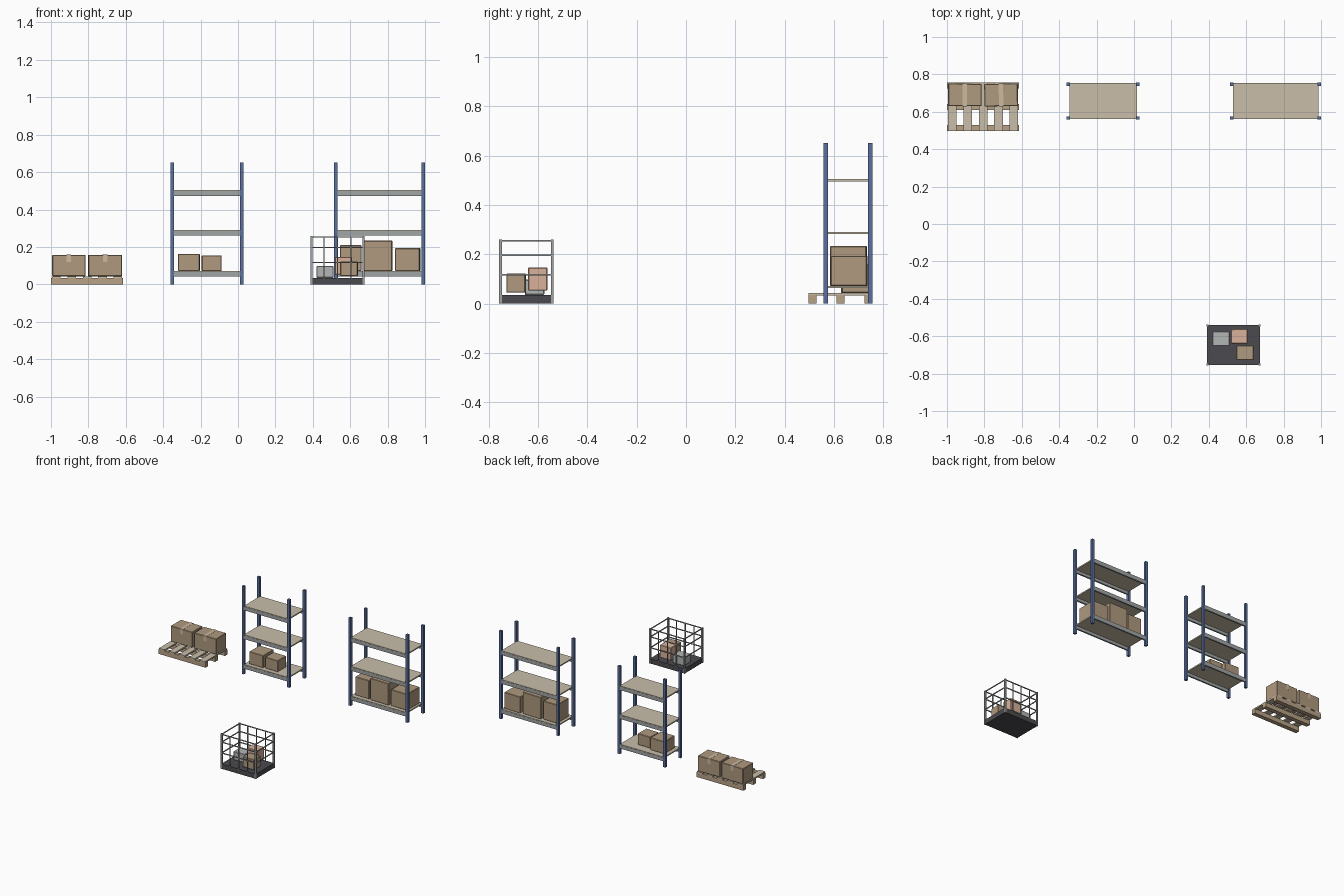
import bpy, math, random

if "Cube" in bpy.data.objects:
    bpy.data.objects.remove(bpy.data.objects["Cube"])

random.seed(4)


def material(name, r, g, b):
    m = bpy.data.materials.new(name)
    m.diffuse_color = (r, g, b, 1)
    m.use_nodes = True
    m.node_tree.nodes["Principled BSDF"].inputs["Base Color"].default_value = m.diffuse_color
    return m


BLUE = material("blue_steel", 0.10, 0.16, 0.34)
STEEL = material("grey_steel", 0.36, 0.38, 0.38)
DECK = material("deck_board", 0.58, 0.51, 0.40)
WOOD = material("pallet_wood", 0.48, 0.36, 0.24)
CARD = material("cardboard", 0.43, 0.32, 0.21)
TAPE = material("tape", 0.60, 0.49, 0.35)
DARK = material("dark_plastic", 0.07, 0.07, 0.08)
PINK = material("pink_card", 0.70, 0.45, 0.33)
PALE = material("grey_card", 0.45, 0.47, 0.46)


def block(name, x, y, z, mat, bevel=0, turn=0):
    """Box given by its (min, max) range on each axis."""
    bpy.ops.mesh.primitive_cube_add(size=1)
    o = bpy.context.object
    o.name = name
    o.location = [(a + b) / 2 for a, b in (x, y, z)]
    o.scale = [b - a for a, b in (x, y, z)]
    bpy.ops.object.transform_apply(location=False, rotation=False, scale=True)
    o.rotation_euler.z = math.radians(turn)
    o.data.materials.append(mat)
    if bevel:
        mod = o.modifiers.new("soft_edges", 'BEVEL')
        mod.width = bevel
        mod.segments = 1
    return o


def carton(name, x, y, z, mat=CARD):
    return block(name, x, y, z, mat, 0.003, random.uniform(-1.5, 1.5))


# Shelving racks: four posts, three tiers of deck and beams
Y0, Y1 = 0.558, 0.756
P = 0.018


def rack(name, x0, x1):
    for x in (x0, x1 - P):
        for y in (Y0, Y1 - P):
            block(name + "_post", (x, x + P), (y, y + P), (0, 0.65), BLUE)
    for top in (0.072, 0.291, 0.504):
        block(name + "_deck", (x0 + 0.014, x1 - 0.014), (Y0 + 0.004, Y1 - 0.004),
              (top - 0.009, top), DECK)
        for y in (Y0 + 0.003, Y1 - 0.015):
            block(name + "_beam", (x0 + P, x1 - P), (y, y + 0.012),
                  (top - 0.031, top - 0.005), STEEL)


rack("narrow_rack", -0.36, 0.03)
rack("wide_rack", 0.514, 1.0)

# Cartons on the bottom tiers
F = 0.072
carton("rack_carton", (-0.321, -0.205), (0.588, 0.71), (F, 0.163))
carton("rack_carton", (-0.193, -0.088), (0.592, 0.69), (F, 0.155))
carton("rack_carton", (0.546, 0.660), (0.590, 0.725), (F, 0.209))
carton("rack_carton", (0.673, 0.825), (0.585, 0.732), (F, 0.233))
carton("rack_carton", (0.840, 0.973), (0.588, 0.735), (F, 0.193))

# Pallet: three runners and five deck boards
for y in (0.497, 0.610, 0.724):
    block("pallet_runner", (-1.0, -0.614), (y, y + 0.032), (0, 0.034), WOOD)
for i in range(5):
    c = -0.972 + i * 0.0825
    block("pallet_board", (c - 0.023, c + 0.023), (0.497, 0.756), (0.033, 0.043), DECK)

# Taped cartons on the pallet
for x0, x1 in ((-0.993, -0.815), (-0.800, -0.622)):
    box = carton("pallet_carton", (x0, x1), (0.630, 0.750), (0.043, 0.158))
    c = (x0 + x1) / 2
    strips = [block("tape_top", (c - 0.012, c + 0.012), (0.629, 0.751), (0.156, 0.159), TAPE)]
    for y in (0.629, 0.749):
        strips.append(block("tape_end", (c - 0.012, c + 0.012), (y, y + 0.002), (0.12, 0.159), TAPE))
    bpy.context.view_layer.update()
    # Turn the tape together with its carton
    for s in strips:
        a = box.rotation_euler.z
        d = s.location - box.location
        s.location.x = box.location.x + d.x * math.cos(a) - d.y * math.sin(a)
        s.location.y = box.location.y + d.x * math.sin(a) + d.y * math.cos(a)
        s.rotation_euler.z = a

# Wire cage bin: dark base, corner posts, rails and upright wires
CX0, CX1, CY0, CY1 = 0.387, 0.677, -0.757, -0.537
Q, W = 0.011, 0.006
block("cage_base", (CX0 + 0.003, CX1 - 0.003), (CY0 + 0.003, CY1 - 0.003), (0, 0.035), DARK)
for x in (CX0, CX1 - Q):
    for y in (CY0, CY1 - Q):
        block("cage_post", (x, x + Q), (y, y + Q), (0, 0.259), STEEL)
inset = (Q - W) / 2
for z in (0.116, 0.196, 0.254):
    for y in (CY0 + inset, CY1 - Q + inset):
        block("cage_long_rail", (CX0 + Q, CX1 - Q), (y, y + W), (z - W / 2, z + W / 2), STEEL)
    for x in (CX0 + inset, CX1 - Q + inset):
        block("cage_side_rail", (x, x + W), (CY0 + Q, CY1 - Q), (z - W / 2, z + W / 2), STEEL)
for i in (1, 2, 3):
    x = CX0 + (CX1 - CX0) * i / 4
    for y in (CY0 + inset, CY1 - Q + inset):
        block("cage_wire", (x - 0.0025, x + 0.0025), (y, y + W), (0.03, 0.254), STEEL)

# Small parcels in the cage
carton("grey_parcel", (0.419, 0.511), (-0.652, -0.575), (0.035, 0.097), PALE)
carton("pink_parcel", (0.518, 0.608), (-0.640, -0.562), (0.053, 0.146), PINK)
carton("brown_parcel", (0.547, 0.640), (-0.727, -0.650), (0.044, 0.122), CARD)
